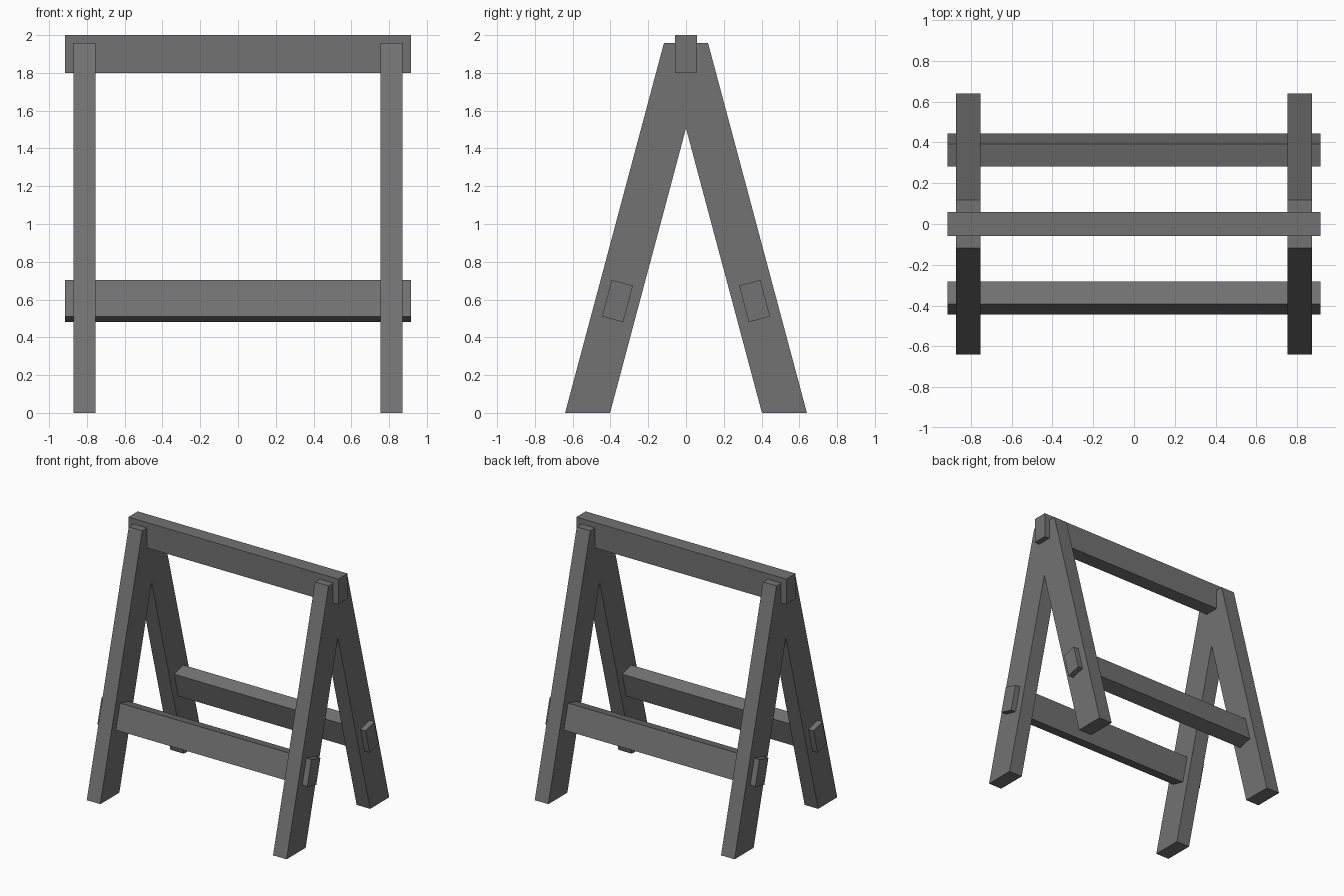
import bpy, bmesh, math
from mathutils import Matrix

if "Cube" in bpy.data.objects:
    bpy.data.objects.remove(bpy.data.objects["Cube"])

SPLAY = math.atan2(0.266, 1.0)   # lean of the legs
THICK = 0.116                    # board thickness
HALF_LEN = 0.916                 # half length of beam and rails

# Dark grey for every board
dark_grey = bpy.data.materials.new("dark_grey")
dark_grey.diffuse_color = (0.17, 0.17, 0.17, 1.0)
dark_grey.use_nodes = True
dark_grey.node_tree.nodes["Principled BSDF"].inputs["Base Color"].default_value = dark_grey.diffuse_color


def add_object(name, bm):
    bmesh.ops.recalc_face_normals(bm, faces=bm.faces)
    mesh = bpy.data.meshes.new(name)
    bm.to_mesh(mesh)
    bm.free()
    mesh.materials.append(dark_grey)
    obj = bpy.data.objects.new(name, mesh)
    bpy.context.collection.objects.link(obj)
    return obj


def board(name, size, loc, tilt=0.0):
    bm = bmesh.new()
    bmesh.ops.create_cube(bm, size=1.0, matrix=Matrix.Diagonal((*size, 1.0)))
    obj = add_object(name, bm)
    obj.location = loc
    obj.rotation_euler.x = tilt
    return obj


def extruded_profile(name, points, x, width):
    bm = bmesh.new()
    face = bm.faces.new([bm.verts.new((x - width / 2, y, z)) for y, z in points])
    ext = bmesh.ops.extrude_face_region(bm, geom=[face], use_keep_orig=True)
    moved = [v for v in ext["geom"] if isinstance(v, bmesh.types.BMVert)]
    bmesh.ops.translate(bm, verts=moved, vec=(width, 0, 0))
    return add_object(name, bm)


# Top beam
board("top_beam", (2 * HALF_LEN, THICK, 0.2), (0, 0, 1.9))

# A-shaped pair of legs at each end
half = [(0.402, 0), (0.64, 0), (0.117, 1.957)]
a_shape = half + [(-y, z) for y, z in reversed(half)] + [(0, 1.507)]
for side, x in (("left", -0.813), ("right", 0.813)):
    extruded_profile(side + "_leg_pair", a_shape, x, 0.118)

# Lower rails, tilted with the legs
for side, s in (("front", -1), ("back", 1)):
    board(side + "_rail", (2 * HALF_LEN, THICK, 0.2),
          (0, s * 0.363, 0.592), s * SPLAY)
